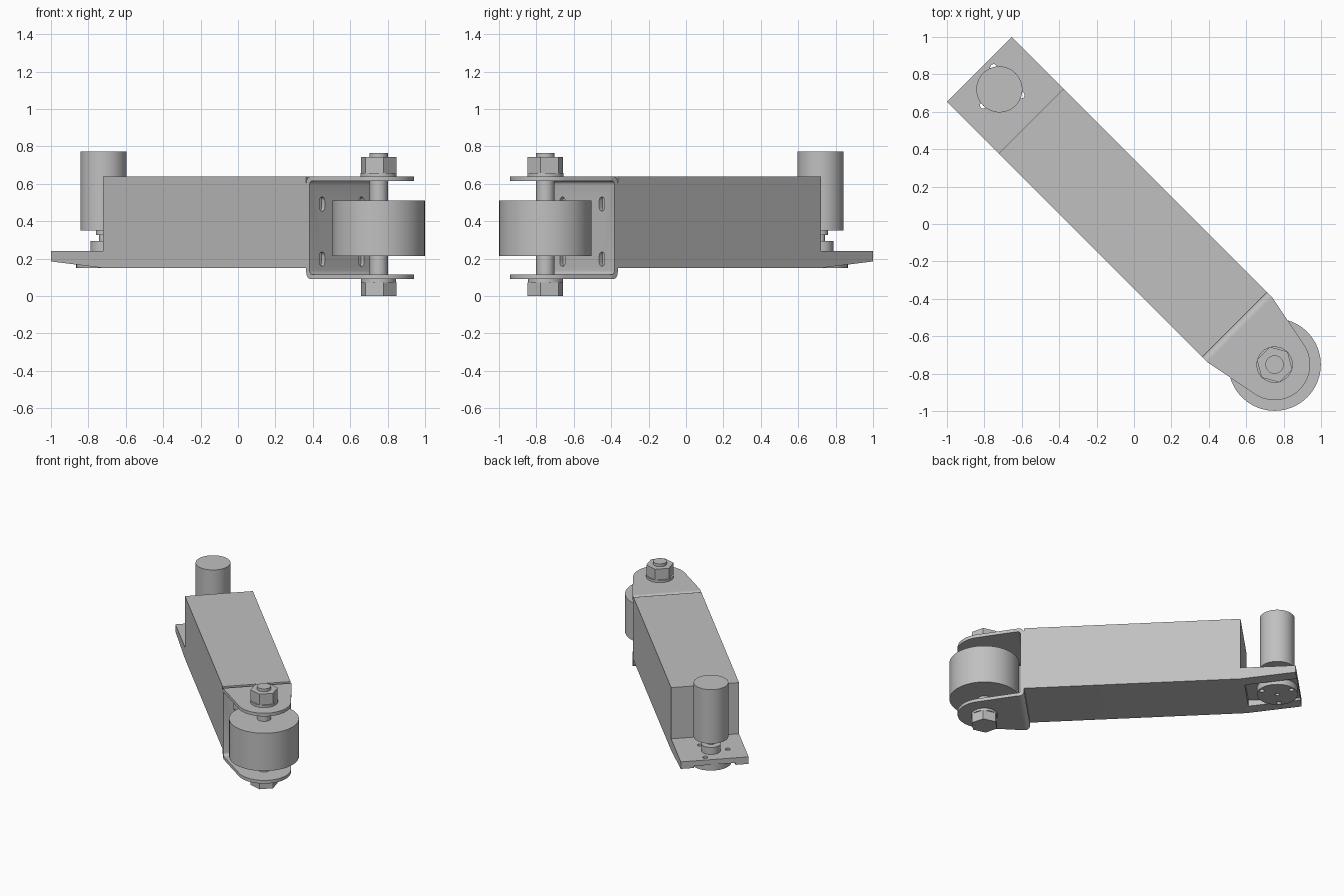
import bpy, bmesh, math
from mathutils import Matrix, Vector

default = bpy.data.objects.get("Cube")
if default:
    bpy.data.objects.remove(default, do_unlink=True)

grey = bpy.data.materials.new("plain grey")
grey.use_nodes = True
colour = (0.53, 0.53, 0.53, 1)
grey.diffuse_color = colour
grey.node_tree.nodes["Principled BSDF"].inputs["Base Color"].default_value = colour

HALF = 0.244       # half width of the arm
WHEEL = 1.063      # wheel axle, along the arm
MOTOR = -1.018     # motor axis, along the arm
parts = []


def finish(name, bm):
    bmesh.ops.recalc_face_normals(bm, faces=bm.faces)
    mesh = bpy.data.meshes.new(name)
    bm.to_mesh(mesh)
    bm.free()
    mesh.materials.append(grey)
    obj = bpy.data.objects.new(name, mesh)
    bpy.context.collection.objects.link(obj)
    parts.append(obj)
    return obj


def extrude(name, points, direction):
    """Extrude a closed outline along a vector."""
    bm = bmesh.new()
    face = bm.faces.new([bm.verts.new(p) for p in points])
    new = bmesh.ops.extrude_face_region(bm, geom=[face])["geom"]
    verts = [g for g in new if isinstance(g, bmesh.types.BMVert)]
    bmesh.ops.translate(bm, verts=verts, vec=Vector(direction))
    return finish(name, bm)


def side_profile(name, points):
    """Extrude an outline in the length/height plane across the arm width."""
    return extrude(name, [(u, -HALF, z) for u, z in points], (0, 2 * HALF, 0))


def cylinder(name, u, v, radius, low, high, sides=64, turn=0):
    ring = [(u + radius * math.cos(math.tau * i / sides + turn),
             v + radius * math.sin(math.tau * i / sides + turn), low)
            for i in range(sides)]
    return extrude(name, ring, (0, 0, high - low))


def cut(target, cutter):
    cutter.hide_render = True
    mod = target.modifiers.new("cut", "BOOLEAN")
    mod.operation = "DIFFERENCE"
    mod.solver = "EXACT"
    mod.object = cutter
    bpy.context.view_layer.objects.active = target
    bpy.ops.object.modifier_apply(modifier=mod.name)
    parts.remove(cutter)
    bpy.data.objects.remove(cutter, do_unlink=True)


def arc(cx, cy, radius, start, end, steps):
    return [(cx + radius * math.cos(math.radians(start + (end - start) * i / steps)),
             cy + radius * math.sin(math.radians(start + (end - start) * i / steps)))
            for i in range(steps + 1)]


# Arm with a thin tapered tongue at the motor end
arm = side_profile("arm", [(-1.17, 0.185), (-0.778, 0.15), (0.76, 0.15), (0.76, 0.64),
                           (-0.778, 0.64), (-0.778, 0.24), (-1.17, 0.24)])
pocket = [(-1.2, -0.15, 0.1), (-0.8, -0.15, 0.1), (-0.8, 0.15, 0.1), (-1.2, 0.15, 0.1)]
cut(arm, extrude("pocket_cutter", pocket, (0, 0, 0.1)))

# Disc in the pocket, with bolt holes running through disc and tongue
disc = cylinder("mounting_disc", MOTOR, 0, 0.145, 0.15, 0.199)
for target in (arm, disc):
    for angle in (30, 150, 270):
        a = math.radians(angle)
        cut(target, cylinder("hole_cutter", MOTOR + 0.121 * math.cos(a),
                             0.121 * math.sin(a), 0.018, 0.1, 0.3, 20))
cut(disc, cylinder("centre_cutter", MOTOR, 0, 0.015, 0.1, 0.18, 20))

# Motor on its stepped shaft
cylinder("motor_base", MOTOR, 0, 0.068, 0.24, 0.295)
cylinder("motor_shaft", MOTOR, 0, 0.022, 0.295, 0.33)
cylinder("motor_collar", MOTOR, 0, 0.04, 0.325, 0.35)
cylinder("motor_body", MOTOR, 0, 0.123, 0.35, 0.772)

# Wheel bracket: bent back plate with four slots
channel = (arc(0.795, 0.605, 0.035, 90, 180, 6) + arc(0.795, 0.125, 0.035, 180, 270, 6)
           + [(0.805, 0.09)] + arc(0.805, 0.135, 0.02, 270, 180, 4)
           + arc(0.805, 0.595, 0.02, 180, 90, 4) + [(0.805, 0.64)])
plate = side_profile("bracket_back", channel)
for side in (-0.149, 0.149):
    for height in (0.197, 0.492):
        slot = (arc(side, height + 0.018, 0.02, 0, 180, 10)
                + arc(side, height - 0.018, 0.02, 180, 360, 10))
        cut(plate, extrude("slot_cutter", [(0.762, v, z) for v, z in slot], (0.1, 0, 0)))

# Rounded bracket tabs above and below the wheel
tab = [(0.805, -HALF)] + arc(WHEEL, 0, 0.19, -79, 79, 32) + [(0.805, HALF)]
for name, low in (("lower_tab", 0.09), ("upper_tab", 0.615)):
    extrude(name, [(u, v, low) for u, v in tab], (0, 0, 0.025))

# Wheel and its through bolt
cylinder("wheel", WHEEL, 0, 0.247, 0.215, 0.51, 96)
cylinder("axle_bolt", WHEEL, 0, 0.049, 0.03, 0.764, 48)
cylinder("lower_washer", WHEEL, 0, 0.093, 0.072, 0.09, 48)
cylinder("upper_washer", WHEEL, 0, 0.097, 0.64, 0.658, 48)
cylinder("bolt_head", WHEEL, 0, 0.098, 0, 0.072, 6, math.pi / 2)
cylinder("nut", WHEEL, 0, 0.098, 0.658, 0.742, 6, math.pi / 2)

# Turn everything onto the diagonal and smooth the round surfaces
turn = Matrix.Rotation(math.radians(-45), 4, "Z")
for obj in parts:
    obj.data.transform(turn)
    obj.data.shade_smooth()
    obj.data.set_sharp_from_angle(angle=math.radians(30))
